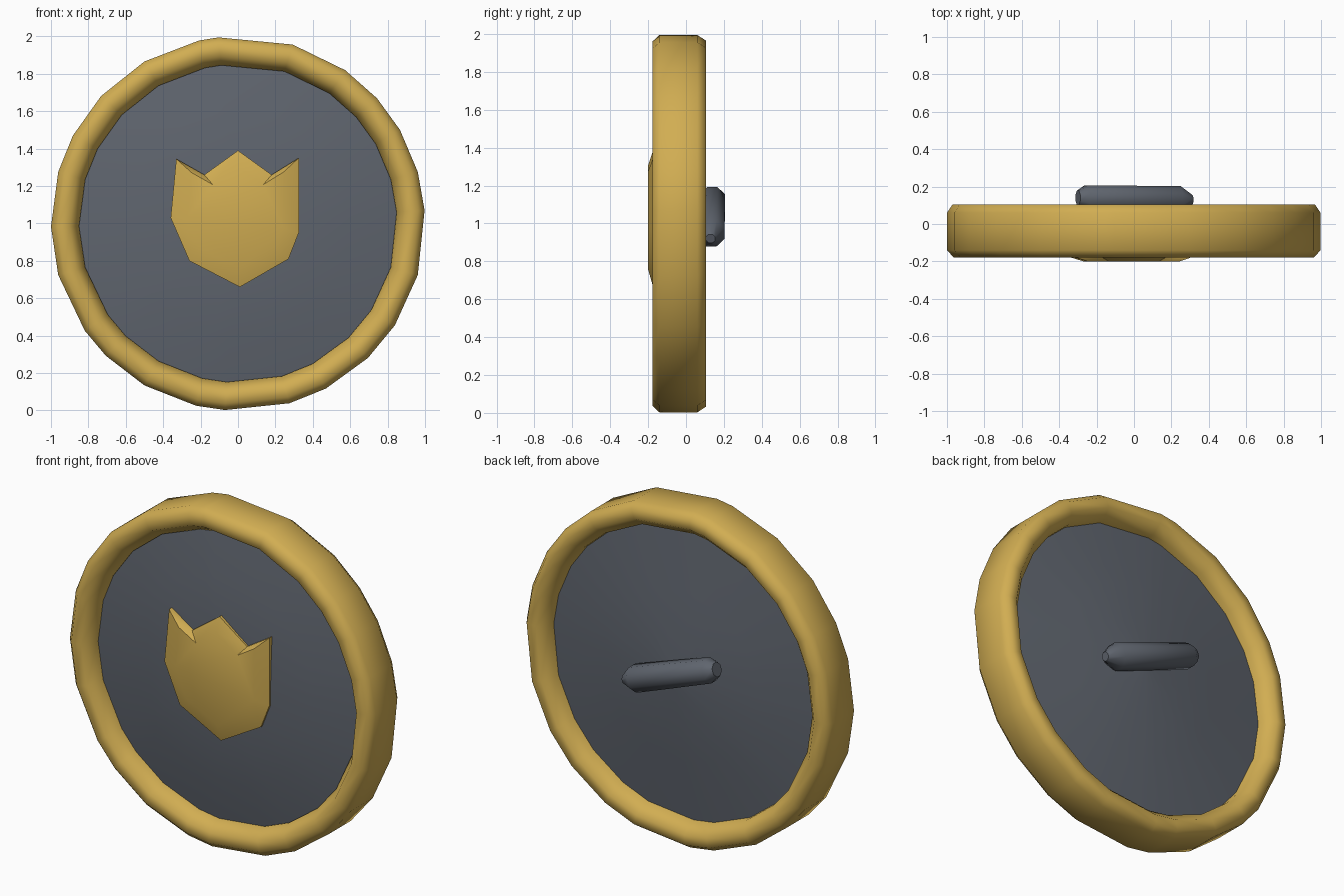
import bpy, bmesh, math
from mathutils import Vector

cube = bpy.data.objects.get("Cube")
if cube:
    bpy.data.objects.remove(cube, do_unlink=True)


def material(name, color):
    m = bpy.data.materials.new(name)
    m.use_nodes = True
    m.diffuse_color = (*color, 1)
    m.node_tree.nodes["Principled BSDF"].inputs["Base Color"].default_value = (*color, 1)
    return m


gold = material("gold", (0.64, 0.42, 0.085))
steel = material("dark_steel", (0.115, 0.13, 0.157))


def loft(name, rings, mat, angle, closed=False):
    """Skin a row of equal-length rings; cap the ends unless the row closes on itself."""
    bm = bmesh.new()
    rows = [[bm.verts.new(p) for p in ring] for ring in rings]
    pairs = list(zip(rows, rows[1:]))
    if closed:
        pairs.append((rows[-1], rows[0]))
    for a, b in pairs:
        for i in range(len(a)):
            j = (i + 1) % len(a)
            bm.faces.new((a[i], a[j], b[j], b[i]))
    if not closed:
        bm.faces.new(rows[0])
        bm.faces.new(rows[-1])
    bmesh.ops.recalc_face_normals(bm, faces=bm.faces)
    me = bpy.data.meshes.new(name)
    bm.to_mesh(me)
    bm.free()
    me.materials.append(mat)
    ob = bpy.data.objects.new(name, me)
    bpy.context.collection.objects.link(ob)
    bpy.ops.object.select_all(action="DESELECT")
    ob.select_set(True)
    bpy.context.view_layer.objects.active = ob
    bpy.ops.object.shade_smooth_by_angle(angle=math.radians(angle))
    return ob


# Hand-hewn, uneven corner angles shared by the rim and the disc
corners = [4, 16, 30, 42, 55, 73, 96, 102, 120, 137, 152, 164,
           181, 196, 215, 225, 240, 257, 266, 286, 298, 314, 327, 344]


def ring(r, y):
    return [(r * math.cos(math.radians(a)), y, 1 + r * math.sin(math.radians(a)))
            for a in corners]


# Rounded rim
rim_profile = [(1.0, -0.14), (1.0, 0.06), (0.97, 0.105), (0.91, 0.105),
               (0.86, 0.05), (0.85, -0.1), (0.9, -0.178), (0.965, -0.178)]
loft("rim", [ring(r, y) for r, y in rim_profile], gold, 75, closed=True)

# Lens-shaped disc, domed at the front and conical at the back
disc_profile = [(0.03, -0.168), (0.3, -0.162), (0.6, -0.135), (0.88, -0.085),
                (0.88, 0.01), (0.5, 0.055), (0.03, 0.105)]
loft("disc", [ring(r, y) for r, y in disc_profile], steel, 50)

# Crown-topped emblem with a bevelled front
outline = [(0, 1.39), (-0.18, 1.26), (-0.33, 1.345), (-0.36, 1.03), (-0.26, 0.8),
           (0.01, 0.66), (0.27, 0.81), (0.325, 0.95), (0.325, 1.35), (0.18, 1.26)]


def emblem_ring(scale, y):
    return [(x * scale, y, 1.05 + (z - 1.05) * scale) for x, z in outline]


loft("emblem", [emblem_ring(1, -0.12), emblem_ring(1, -0.172), emblem_ring(0.75, -0.2)],
     gold, 40)

# Slanted grip bar with tapered ends
start, end = Vector((-0.3, 0.14, 1.145)), Vector((0.31, 0.13, 0.92))
axis = (end - start).normalized()
depth = Vector((0, 1, 0))
side = axis.cross(depth).normalized()


def grip_ring(t, size):
    c = start.lerp(end, t)
    return [c + side * (0.075 * size * math.cos(a)) + depth * (0.075 * size * math.sin(a))
            for a in (math.tau * (k + 0.5) / 8 for k in range(8))]


loft("grip", [grip_ring(t, s) for t, s in ((0, 0.55), (0.07, 0.95), (0.88, 1.05), (1, 0.35))],
     steel, 50)
